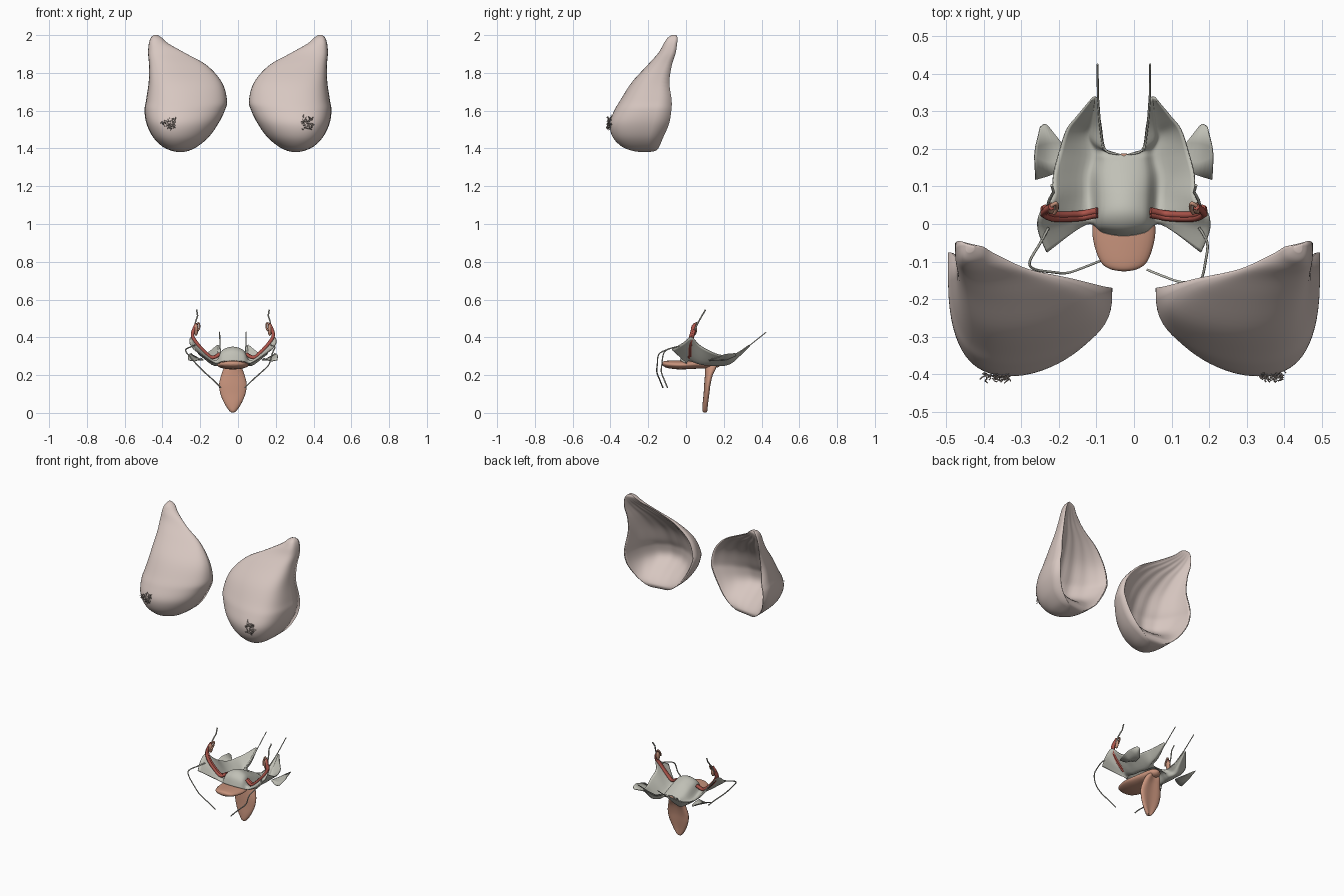
import bpy, bmesh, math, random
from mathutils import Vector as V

if "Cube" in bpy.data.objects:
    bpy.data.objects.remove(bpy.data.objects["Cube"])

random.seed(4)
CX = -0.027  # midline of the pelvic organs


def mat(name, c):
    m = bpy.data.materials.new(name)
    m.diffuse_color = (*c, 1)
    m.use_nodes = True
    m.node_tree.nodes["Principled BSDF"].inputs["Base Color"].default_value = m.diffuse_color
    return m


SKIN = mat("skin", (0.68, 0.57, 0.53))
GREY = mat("membrane", (0.53, 0.53, 0.47))
BROWN = mat("organ", (0.57, 0.29, 0.20))
RED = mat("tube_red", (0.42, 0.09, 0.07))
DUCT = mat("duct", (0.45, 0.38, 0.34))


def catmull(pts, n):
    pts = [V(p) for p in pts]
    m = len(pts)
    out = []
    for i in range(m - 1):
        a, b, c, d = (pts[max(0, min(m - 1, i + k))] for k in (-1, 0, 1, 2))
        for j in range(n):
            t = j / n
            out.append(0.5 * (2 * b + (c - a) * t + (2 * a - 5 * b + 4 * c - d) * t * t
                              + (3 * b - a - 3 * c + d) * t ** 3))
    out.append(pts[-1])
    return out


def finish(name, bm, m):
    bmesh.ops.remove_doubles(bm, verts=bm.verts, dist=1e-5)
    bmesh.ops.recalc_face_normals(bm, faces=bm.faces)
    for f in bm.faces:
        f.smooth = True
    me = bpy.data.meshes.new(name)
    bm.to_mesh(me)
    bm.free()
    me.materials.append(m)
    ob = bpy.data.objects.new(name, me)
    bpy.context.collection.objects.link(ob)
    return ob


def thicken(ob, t):
    sol = ob.modifiers.new("thickness", "SOLIDIFY")
    sol.thickness = t
    sol.offset = 0


def skin_rings(bm, rings, closed=True, caps=False):
    vs = [[bm.verts.new(p) for p in r] for r in rings]
    for a, b in zip(vs, vs[1:]):
        n = len(a)
        for i in range(n if closed else n - 1):
            j = (i + 1) % n
            bm.faces.new((a[i], a[j], b[j], b[i]))
    if caps:
        bm.faces.new(vs[0])
        bm.faces.new(vs[-1])


def tube(name, paths, r, m):
    cu = bpy.data.curves.new(name, "CURVE")
    cu.dimensions = "3D"
    cu.bevel_depth = r
    cu.bevel_resolution = 1
    cu.use_fill_caps = True
    cu.materials.append(m)
    for p in paths:
        s = cu.splines.new("POLY")
        s.points.add(len(p) - 1)
        for q, co in zip(s.points, p):
            q.co = (*co, 1)
    ob = bpy.data.objects.new(name, cu)
    bpy.context.collection.objects.link(ob)


# Breast slices: (z, inner x, outer x, front y, inner rim y, outer rim y, hollow)
SLICES = [(2.0, .425, .447, -.075, -.058, -.052, 0), (1.985, .402, .462, -.098, -.06, -.045, 0),
          (1.955, .368, .472, -.118, -.08, -.047, .1), (1.905, .28, .476, -.147, -.12, -.055, .4),
          (1.84, .165, .471, -.205, -.145, -.075, .6), (1.75, .085, .473, -.287, -.165, -.088, .68),
          (1.655, .058, .487, -.348, -.17, -.076, .7), (1.6, .07, .495, -.38, -.17, -.078, .7),
          (1.53, .105, .484, -.405, -.17, -.09, .6), (1.46, .155, .45, -.388, -.165, -.12, .22),
          (1.41, .215, .40, -.34, -.165, -.142, 0), (1.388, .26, .352, -.285, -.175, -.16, 0),
          (1.38, .298, .314, -.235, -.21, -.205, 0)]


def breast(name, side):
    stations = catmull([V(s) for s in SLICES], 5)
    rings = []
    N = 36
    for k, (z, xi, xo, yf, ri, ro, hollow) in enumerate(stations):
        mid, hw = (xi + xo) / 2, (xo - xi) / 2
        hollow = max(0, hollow)
        ring = []
        for i in range(N + 1):      # front, fuller on the outer side
            a = math.pi * i / N
            u = -math.cos(a)
            s = max(0, math.sin(a)) ** (.65 if u < 0 else .54) if 0 < i < N else 0
            rim = ri + (ro - ri) * (1 + u) / 2
            ring.append(V((side * (mid + hw * (u + .18 * (1 - u * u))), rim * (1 - s) + yf * s, z)))
        for i in range(N - 1, 0, -1):   # hollow back
            c = -math.cos(math.pi * i / N) * .97
            s = max(0, 1 - (abs(c) / .95) ** 2.2) ** .8
            rim = ri + (ro - ri) * (1 + c) / 2
            back = rim + (yf - rim) * hollow * s
            back += .004 * math.sin(i * 1.3 + k * .15) * hollow * s
            ring.append(V((side * (mid + hw * (c + .12 * (1 - c * c))), back, z)))
        rings.append(ring)
    bm = bmesh.new()
    skin_rings(bm, rings, caps=True)
    finish(name, bm, SKIN)
    # cluster of tiny ducts
    paths = []
    for k in range(30):
        a, r = random.uniform(0, 6.28), .032 * math.sqrt(random.random())
        p = V((side * .37 + r * math.cos(a), -.402, 1.535 + r * math.sin(a)))
        path = [p]
        for j in range(5):
            p = p + V((random.uniform(-.009, .009), random.uniform(-.007, .004),
                       random.uniform(-.009, .009)))
            p.y = max(-.423, p.y)
            path.append(p)
        paths.append(path)
    tube(name + "_ducts", paths, .0017, DUCT)


breast("right_breast", -1)
breast("left_breast", 1)


# Lofted organs: stations (centre y, centre z, half width, half thickness)
def loft(name, stations, upright, dent=0):
    rings = []
    for cy, cz, rw, rt in catmull(stations, 5):
        ring = []
        for i in range(28):
            a = 2 * math.pi * i / 28
            c, s = math.cos(a) * max(rw, .001), math.sin(a)
            t = max(rt, .001) * s * (1 - (dent * s ** 4 if s > 0 else 0))
            ring.append(V((CX + c, cy + t, cz) if upright else (CX + c, cy, cz + t)))
        rings.append(ring)
    bm = bmesh.new()
    skin_rings(bm, rings, caps=True)
    finish(name, bm, BROWN)


loft("uterus", [(-.126, .26, .004, .002), (-.12, .26, .036, .012), (-.10, .257, .062, .019),
                (-.05, .254, .08, .023), (0, .254, .083, .023), (.06, .258, .066, .024),
                (.13, .262, .045, .026), (.17, .262, .03, .02), (.187, .262, .008, .005)], False)
loft("vagina", [(.103, .002, .006, .008), (.103, .012, .02, .016), (.106, .05, .045, .018),
                (.112, .10, .066, .019), (.117, .15, .073, .021), (.126, .20, .062, .026),
                (.138, .24, .046, .036), (.142, .268, .02, .03)], True, .6)

# Broad ligament: each row gives inner, middle, outer points (offset, y, z)
ROWS = [((0, -.03, .275), (.10, 0, .265), (.205, -.075, .335)),
        ((0, -.012, .325), (.10, .008, .275), (.228, -.015, .37)),
        ((0, .03, .348), (.10, .025, .275), (.222, .03, .40)),
        ((0, .08, .335), (.10, .075, .258), (.19, .07, .36)),
        ((0, .13, .308), (.10, .13, .252), (.187, .13, .325)),
        ((0, .18, .285), (.09, .185, .25), (.172, .19, .305)),
        ((.047, .195, .285), (.10, .235, .262), (.152, .25, .31)),
        ((.06, .26, .30), (.09, .27, .29), (.125, .285, .325)),
        ((.071, .335, .355), (.077, .338, .356), (.083, .335, .36))]
cols = [catmull([r[k] for r in ROWS], 5) for k in range(3)]
bm = bmesh.new()
for side in (-1, 1):
    rows = []
    for i, (a, b, c) in enumerate(zip(*cols)):
        q = a.lerp(b, .55)
        if i <= 25:     # rounded saddle across the midline
            a.x = 0
            q.z, q.y = a.z + .25 * (b.z - a.z), a.y + .3 * (b.y - a.y)
            row = catmull([(-q.x, q.y, q.z), a, q, b, c], 6)[6:]
        else:
            row = catmull([a, q, b, c], 6)
        rows.append([V((CX + side * p.x, p.y, p.z)) for p in row])
    skin_rings(bm, rows, closed=False)
thicken(finish("broad_ligament", bm, GREY), .005)

# Paired flaps, tubes, ovaries and cords, mirrored about the pelvic midline
for side, tag in ((-1, "right"), (1, "left")):
    def M(pts):
        return [V((CX + side * x, y, z)) for x, y, z in pts]

    bm = bmesh.new()
    skin_rings(bm, [M(catmull(r, 4)) for r in (
        [(.165, .14, .29), (.20, .128, .275), (.235, .118, .28)],
        [(.155, .17, .28), (.20, .165, .28), (.238, .18, .30)],
        [(.165, .215, .28), (.20, .215, .29), (.235, .205, .31)],
        [(.20, .26, .30), (.21, .266, .305), (.222, .258, .315)])], closed=False)
    thicken(finish(tag + "_side_flap", bm, GREY), .004)

    path = M(catmull([(.07, .026, .31), (.11, .018, .292), (.15, .015, .322), (.19, .016, .366),
                      (.213, .026, .405), (.207, .036, .44), (.193, .046, .47)], 6))
    tube(tag + "_tube", [path, [p + V((0, .009, .003)) for p in path[:30]]], .0095, RED)

    bm = bmesh.new()
    bmesh.ops.create_uvsphere(bm, u_segments=16, v_segments=10, radius=1)
    ends = M([(.195, .042, .44)])[0]
    for v in bm.verts:
        v.co = V((v.co.x * .011, v.co.y * .016, v.co.z * .032)) + ends
    finish(tag + "_ovary", bm, BROWN)
    tube(tag + "_fringe", [M(catmull([(.193, .048, .47), (.18, .055, .475), (.178, .04, .45),
                                      (.186, .028, .435)], 5))], .005, BROWN)
    tube(tag + "_suspensory_cord", [M([(.205, .04, .43), (.198, .065, .48), (.187, .085, .515),
                                       (.192, .103, .545)])], .004, GREY)
    # front cord is slightly lopsided: wider on one side, lower on the other
    w, f = (1.06, .012) if side < 0 else (.92, -.012)
    cord = M(catmull([(.20, -.01, .36), (.222, -.05, .35), (.236 * w, -.10, .335),
                      (.225 * w, -.132 + f, .31), (.19, -.14 + f, .255), (.15, -.142 + f, .215),
                      (.10, -.125 + f, .17), (.063, -.11 + f, .133)], 5))
    tube(tag + "_round_cord", [cord], .0035, GREY)
    tube(tag + "_rear_cord", [M([(.055, .20, .285), (.064, .27, .31), (.069, .34, .36),
                                 (.07, .425, .428)])], .0028, GREY)
